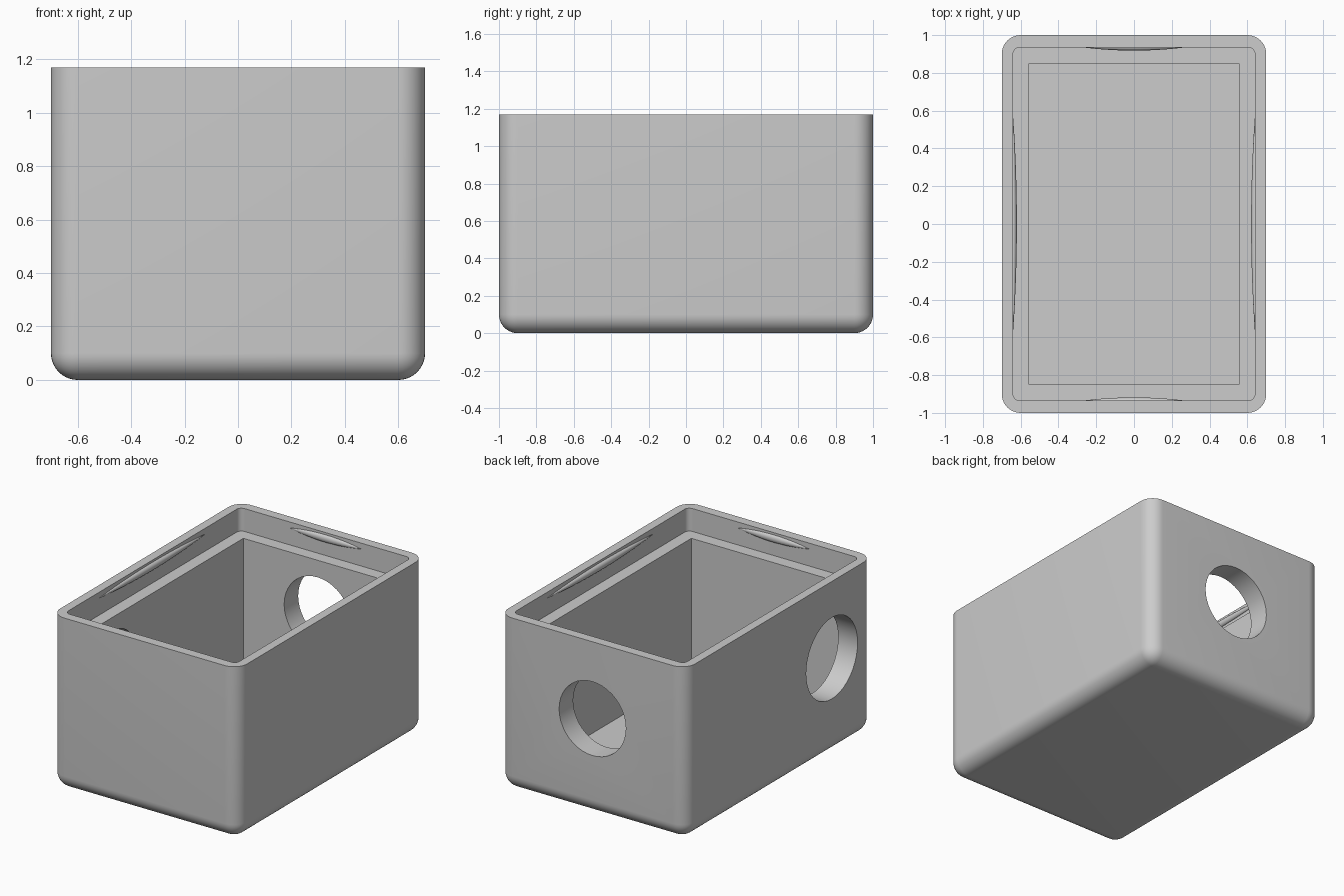
import bpy, bmesh, math
from mathutils import Matrix, Vector

cube = bpy.data.objects.get("Cube")
if cube:
    bpy.data.objects.remove(cube, do_unlink=True)

W, D, H = 1.4, 2.0, 1.17
LEDGE_Z, FLOOR_Z = 1.015, 0.1
RECESS_X, RECESS_Y = 0.64, 0.935

grey = bpy.data.materials.new("matte grey")
grey.use_nodes = True
colour = (0.604, 0.604, 0.604, 1)
grey.diffuse_color = colour
grey.node_tree.nodes["Principled BSDF"].inputs["Base Color"].default_value = colour


def make_object(name, bm):
    bmesh.ops.recalc_face_normals(bm, faces=bm.faces)
    mesh = bpy.data.meshes.new(name)
    bm.to_mesh(mesh)
    bm.free()
    mesh.materials.append(grey)
    obj = bpy.data.objects.new(name, mesh)
    bpy.context.collection.objects.link(obj)
    return obj


def box(name, width, depth, z0, z1, radius=0, round_bottom=False):
    """Box with rounded upright edges and, if asked, a rounded bottom."""
    bm = bmesh.new()
    bmesh.ops.create_cube(bm, size=1)
    for v in bm.verts:
        v.co = Vector((v.co.x * width, v.co.y * depth, z0 if v.co.z < 0 else z1))
    if radius:
        def wanted(e):
            a, b = (v.co.z for v in e.verts)
            return abs(a - b) > 0.01 or (round_bottom and max(a, b) < z0 + 0.01)
        bmesh.ops.bevel(bm, geom=[e for e in bm.edges if wanted(e)], offset=radius,
                        segments=10, profile=0.5, affect='EDGES')
    return make_object(name, bm)


def hole(name, radius, centre, axis):
    bm = bmesh.new()
    turn = Vector(axis).to_track_quat('Z', 'Y').to_matrix().to_4x4()
    bmesh.ops.create_cone(bm, cap_ends=True, segments=40, radius1=radius, radius2=radius,
                          depth=0.4, matrix=Matrix.Translation(centre) @ turn)
    return make_object(name, bm)


def shade(obj, angle=30):
    bpy.ops.object.select_all(action='DESELECT')
    obj.select_set(True)
    bpy.context.view_layer.objects.active = obj
    bpy.ops.object.shade_smooth_by_angle(angle=math.radians(angle))


# Box body, hollowed with a stepped rim and two round ports
body = box("box_body", W, D, 0, H, 0.1, True)
cutters = [
    box("rim_cutter", 2 * RECESS_X, 2 * RECESS_Y, LEDGE_Z, H + 0.2, 0.035),
    box("cavity_cutter", 1.11, 1.7, FLOOR_Z, H + 0.1),
    hole("back_port_cutter", 0.25, (0, D / 2, 0.65), (0, 1, 0)),
    hole("side_port_cutter", 0.275, (-W / 2, -0.56, 0.65), (1, 0, 0)),
]
for c in cutters:
    mod = body.modifiers.new(c.name, 'BOOLEAN')
    mod.operation = 'DIFFERENCE'
    mod.solver = 'EXACT'
    mod.object = c
bpy.context.view_layer.update()
cut_mesh = bpy.data.meshes.new_from_object(
    body.evaluated_get(bpy.context.evaluated_depsgraph_get()))
body.modifiers.clear()
body.data = cut_mesh
for c in cutters:
    bpy.data.objects.remove(c, do_unlink=True)
shade(body)


# Slim lens-shaped snap ridges inside the rim
def ridge(name, half_length, bulge, centre, turn):
    bm = bmesh.new()
    steps, sides = 16, 16
    rings = []
    for i in range(1, steps):
        t = 2 * i / steps - 1
        r = 1 - t * t
        angles = [math.tau * k / sides for k in range(sides)]
        rings.append([bm.verts.new((t * half_length, r * bulge * math.cos(a),
                                    r * 0.025 * math.sin(a))) for a in angles])
    for a, b in zip(rings, rings[1:]):
        for k in range(sides):
            n = (k + 1) % sides
            bm.faces.new((a[k], a[n], b[n], b[k]))
    for ring, end in ((rings[0], -half_length), (rings[-1], half_length)):
        tip = bm.verts.new((end, 0, 0))
        for k in range(sides):
            bm.faces.new((ring[k], ring[(k + 1) % sides], tip))
    bm.transform(Matrix.Translation(centre) @ Matrix.Rotation(turn, 4, 'Z'))
    shade(make_object(name, bm), 40)


for label, s in (("left", 1), ("right", -1)):
    ridge(label + "_snap_ridge", 0.57, 0.02, (s * RECESS_X, 0, 1.13), math.pi / 2)
for label, s in (("back", 1), ("front", -1)):
    ridge(label + "_snap_ridge", 0.27, 0.017, (0, s * RECESS_Y, 1.13), 0)
